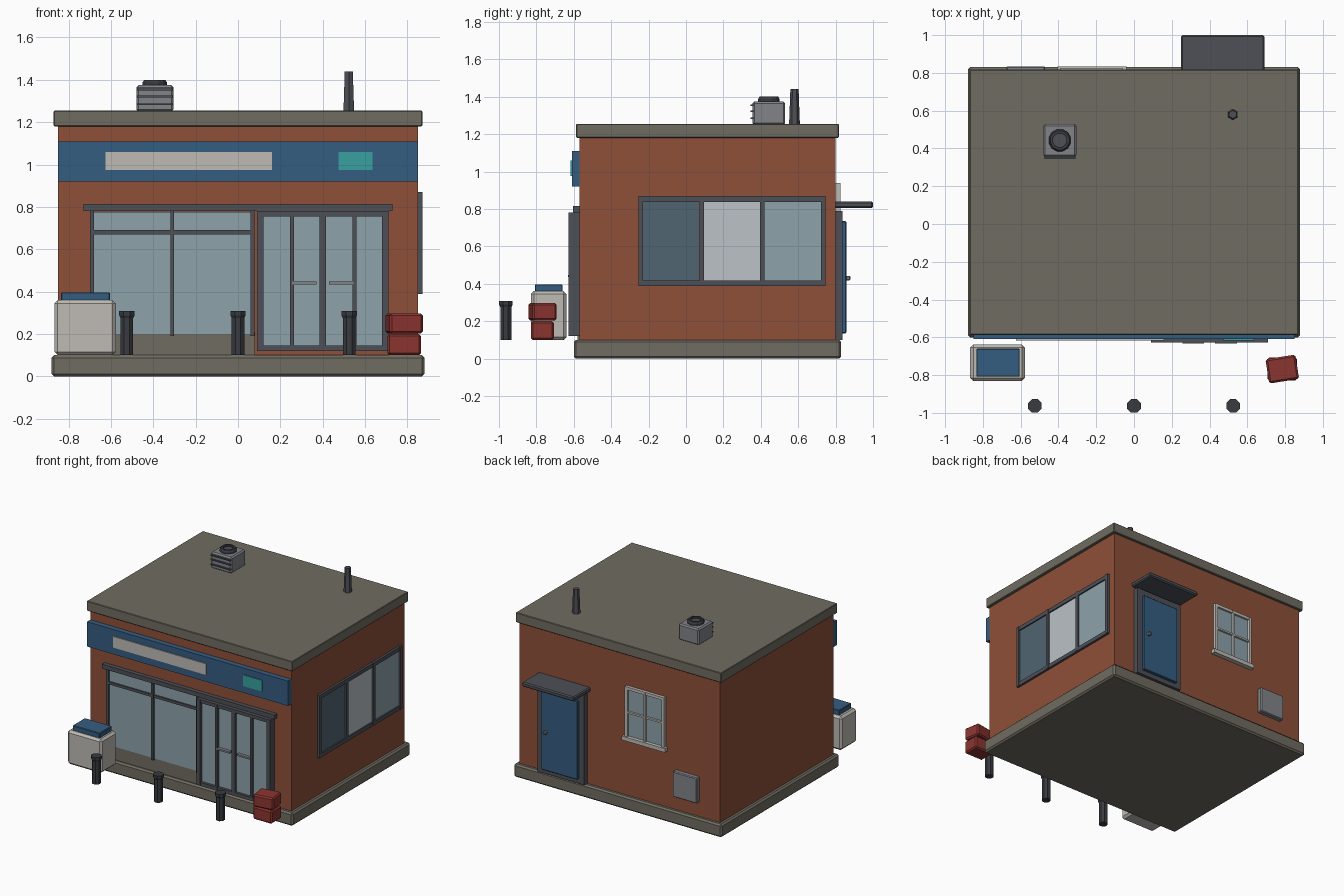
import bpy, bmesh, math
from mathutils import Matrix

if "Cube" in bpy.data.objects:
    bpy.data.objects.remove(bpy.data.objects["Cube"])


def mat(name, r, g, b):
    m = bpy.data.materials.new(name)
    m.diffuse_color = (r, g, b, 1)
    m.use_nodes = True
    m.node_tree.nodes["Principled BSDF"].inputs["Base Color"].default_value = m.diffuse_color
    return m


BRICK = mat("brick", 0.27, 0.08, 0.04)
STONE = mat("concrete", 0.16, 0.15, 0.12)
BLUE = mat("blue paint", 0.035, 0.11, 0.22)
DARK = mat("dark metal", 0.075, 0.08, 0.095)
BLACK = mat("bollard metal", 0.04, 0.043, 0.05)
METAL = mat("light metal", 0.22, 0.23, 0.25)
CREAM = mat("off white", 0.52, 0.5, 0.46)
TEAL = mat("teal", 0.04, 0.35, 0.35)
RED = mat("red crate", 0.26, 0.035, 0.03)
GLASS = mat("glass", 0.27, 0.37, 0.41)
GLASS_DARK = mat("dark glass", 0.08, 0.13, 0.17)
GLASS_PALE = mat("pale glass", 0.5, 0.54, 0.57)


def finish(name, bm, m, bevel=0):
    if bevel:
        bmesh.ops.bevel(bm, geom=bm.edges[:], offset=bevel, segments=1, affect='EDGES')
    me = bpy.data.meshes.new(name)
    bm.to_mesh(me)
    bm.free()
    me.materials.append(m)
    ob = bpy.data.objects.new(name, me)
    bpy.context.collection.objects.link(ob)
    return ob


def box(name, x, y, z, m, bevel=0, turn=0):
    """Box from (min, max) ranges, optionally turned about its own z axis."""
    bm = bmesh.new()
    bmesh.ops.create_cube(bm, size=1)
    bmesh.ops.scale(bm, vec=(x[1] - x[0], y[1] - y[0], z[1] - z[0]), verts=bm.verts)
    ob = finish(name, bm, m, bevel)
    ob.location = (sum(x) / 2, sum(y) / 2, sum(z) / 2)
    ob.rotation_euler.z = math.radians(turn)
    return ob


def tube(name, x, y, profile, m, sides=8):
    """Capped faceted solid lathed from (radius, z) points."""
    bm = bmesh.new()
    rings = [[bm.verts.new((r * math.cos(a), r * math.sin(a), z))
              for a in (math.tau * (i + 0.5) / sides for i in range(sides))]
             for r, z in profile]
    for lo, hi in zip(rings, rings[1:]):
        for i in range(sides):
            j = (i + 1) % sides
            bm.faces.new((lo[i], lo[j], hi[j], hi[i]))
    bm.faces.new(rings[0][::-1])
    bm.faces.new(rings[-1])
    ob = finish(name, bm, m)
    ob.location = (x, y, 0)
    return ob


def around(c, w):
    return (c - w / 2, c + w / 2)


# Shell
box("base_slab", (-0.88, 0.88), (-0.6, 0.83), (0, 0.1), STONE, 0.012)
box("walls", (-0.85, 0.85), (-0.57, 0.8), (0.09, 1.19), BRICK)
box("roof_slab", (-0.87, 0.87), (-0.587, 0.817), (1.18, 1.255), STONE, 0.004)

# Sign band
box("sign_band", (-0.85, 0.85), (-0.61, -0.565), (0.92, 1.11), BLUE)
box("sign_panel", (-0.625, 0.16), (-0.617, -0.6), (0.975, 1.06), CREAM)
box("sign_accent", (0.475, 0.635), (-0.617, -0.6), (0.975, 1.06), TEAL)

# Shop window
box("front_lintel", (-0.73, 0.73), (-0.603, -0.565), (0.782, 0.815), DARK)
box("window_plinth", (-0.69, 0.08), (-0.58, -0.565), (0.095, 0.21), STONE)
box("shop_glass", (-0.69, 0.07), (-0.582, -0.565), (0.2, 0.775), GLASS)
for i, x in enumerate((-0.69, -0.31, 0.068)):
    box(f"window_post_{i}", around(x, 0.018), (-0.595, -0.57), (0.19, 0.782), DARK)
box("window_transom", (-0.69, 0.07), (-0.593, -0.57), (0.67, 0.69), DARK)

# Glazed entrance
box("entrance_glass", (0.1, 0.7), (-0.608, -0.565), (0.13, 0.775), GLASS)
for i, (x, w) in enumerate(((0.105, 0.03), (0.255, 0.018), (0.4, 0.03), (0.55, 0.018), (0.695, 0.03))):
    box(f"door_stile_{i}", around(x, w), (-0.628, -0.57), (0.125, 0.778), DARK)
box("door_top_rail", (0.09, 0.71), (-0.627, -0.57), (0.755, 0.78), DARK)
box("door_bottom_rail", (0.09, 0.71), (-0.627, -0.57), (0.12, 0.147), DARK)
for i, x in enumerate((0.313, 0.487)):
    box(f"door_handle_{i}", around(x, 0.115), (-0.632, -0.605), (0.435, 0.448), METAL)

# Side window on the right wall
for i, (y0, y1, g) in enumerate(((-0.24, 0.07, GLASS_DARK), (0.095, 0.395, GLASS_PALE), (0.42, 0.73, GLASS))):
    box(f"side_pane_{i}", (0.84, 0.857), (y0, y1), (0.41, 0.845), g)
for i, y in enumerate((-0.243, 0.083, 0.408, 0.733)):
    box(f"side_post_{i}", (0.845, 0.87), around(y, 0.024), (0.39, 0.87), DARK)
for i, z in enumerate((0.403, 0.853)):
    box(f"side_rail_{i}", (0.845, 0.867), (-0.255, 0.745), around(z, 0.03), DARK)

# Back door with canopy
for i, x in enumerate((0.3, 0.645)):
    box(f"back_door_jamb_{i}", around(x, 0.05), (0.79, 0.838), (0.1, 0.79), DARK)
box("back_door_head", (0.275, 0.67), (0.79, 0.836), (0.73, 0.79), DARK)
box("back_door_sill", (0.3, 0.65), (0.79, 0.836), (0.1, 0.135), DARK)
box("back_door", (0.32, 0.625), (0.79, 0.857), (0.135, 0.735), BLUE, 0.004)
box("door_knob", around(0.585, 0.025), (0.85, 0.88), around(0.43, 0.025), METAL, 0.006)
box("back_canopy", (0.25, 0.69), (0.79, 1.0), (0.805, 0.84), DARK, 0.008)

# Back window
box("back_glass", (-0.385, -0.065), (0.79, 0.808), (0.55, 0.935), GLASS)
for i, (x, w) in enumerate(((-0.38, 0.022), (-0.225, 0.013), (-0.07, 0.022))):
    box(f"back_window_upright_{i}", around(x, w), (0.79, 0.825), (0.55, 0.94), CREAM)
for i, (z, w) in enumerate(((0.745, 0.013), (0.929, 0.022))):
    box(f"back_window_bar_{i}", (-0.39, -0.06), (0.79, 0.823), around(z, w), CREAM)
box("back_window_sill", (-0.405, -0.04), (0.79, 0.835), (0.53, 0.56), CREAM)

# Service panel
box("service_panel", (-0.675, -0.47), (0.79, 0.835), (0.21, 0.405), METAL, 0.006)

# Rooftop cooling unit
box("cooling_unit", (-0.48, -0.305), (0.355, 0.53), (1.25, 1.375), METAL, 0.01)
for i, z in enumerate((1.285, 1.322, 1.355)):
    box(f"cooling_slat_{i}", (-0.475, -0.31), (0.345, 0.36), around(z, 0.009), DARK)
tube("fan_housing", -0.393, 0.443,
     ((0.06, 1.37), (0.06, 1.387), (0.052, 1.4), (0.038, 1.4), (0.038, 1.384)), BLACK, 12)
tube("fan_disc", -0.393, 0.443, ((0.036, 1.38), (0.036, 1.388)), DARK, 12)

# Vent pipe
tube("vent_pipe", 0.523, 0.58, ((0.029, 1.25), (0.022, 1.44)), DARK, 6)

# Bollards
for i, x in enumerate((-0.525, 0, 0.525)):
    tube(f"bollard_{i}", x, -0.963,
         ((0.032, 0.1), (0.032, 0.275), (0.039, 0.288), (0.039, 0.308)), BLACK, 8)

# Storage chest
box("chest_body", (-0.867, -0.577), (-0.83, -0.638), (0.1, 0.36), CREAM, 0.016)
box("chest_lid", (-0.835, -0.605), (-0.808, -0.66), (0.355, 0.397), BLUE, 0.004)

# Stacked crates
box("lower_crate", around(0.785, 0.158), around(-0.768, 0.122), (0.1, 0.2), RED, 0.01)
box("upper_crate", around(0.785, 0.16), around(-0.768, 0.13), (0.203, 0.297), RED, 0.01, 9)
